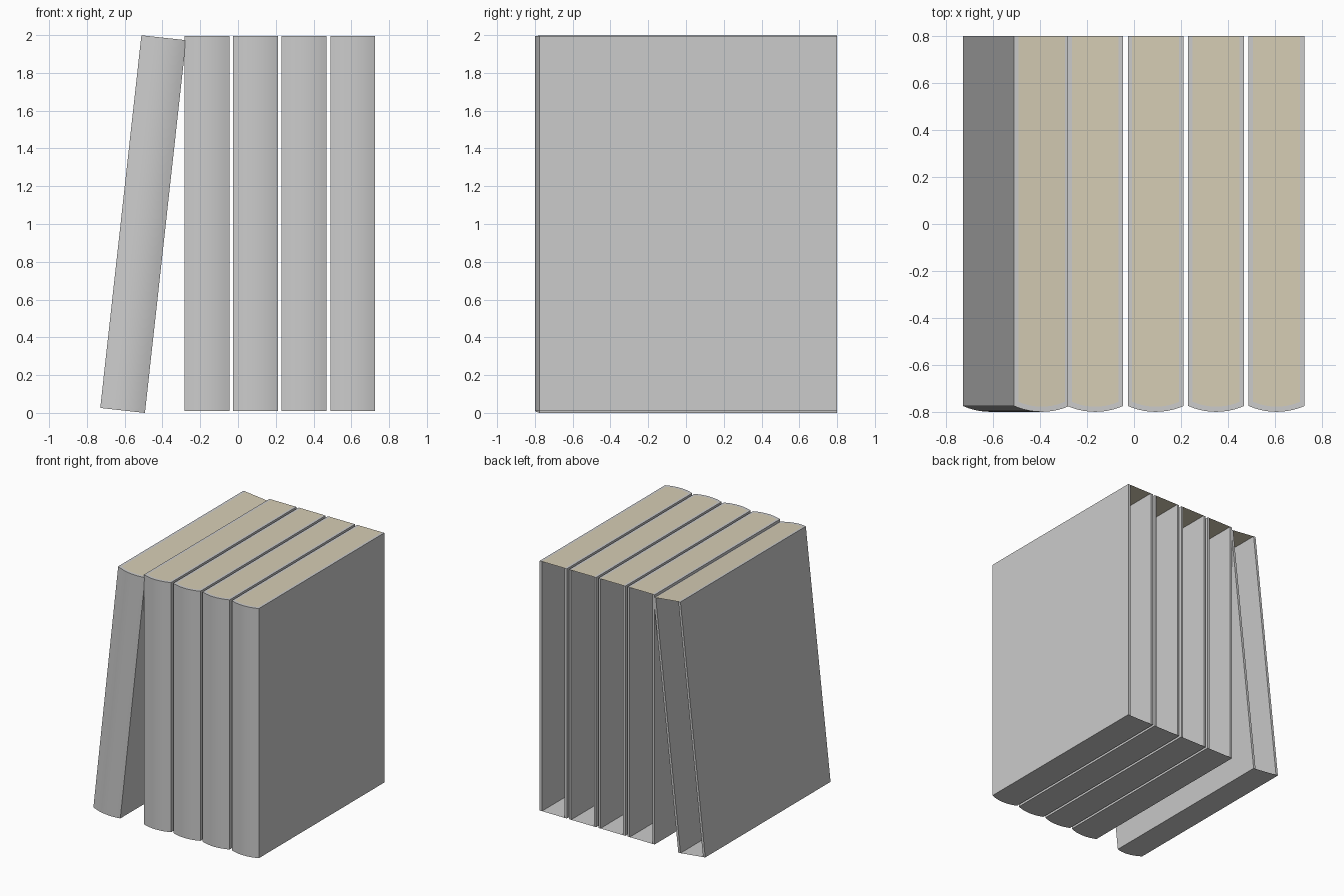
import bpy
import bmesh
import math

if "Cube" in bpy.data.objects:
    bpy.data.objects.remove(bpy.data.objects["Cube"], do_unlink=True)

WIDTH, HEIGHT, BACK = 0.238, 1.985, 0.80
BOARD = 0.019          # cover thickness
ARC_STEPS = 10         # segments in the rounded spine


def make_material(name, rgb):
    mat = bpy.data.materials.new(name)
    mat.use_nodes = True
    mat.diffuse_color = (*rgb, 1)
    mat.node_tree.nodes["Principled BSDF"].inputs["Base Color"].default_value = (*rgb, 1)
    return mat


cover_grey = make_material("cover_grey", (0.6, 0.6, 0.6))
page_cream = make_material("page_cream", (0.67, 0.61, 0.46))


def u_profile(half, side_y, bulge):
    """Open-backed outline: left board, rounded spine, right board."""
    radius = (half * half + bulge * bulge) / (2 * bulge)
    reach = math.asin(half / radius)
    pts = [(-half, BACK)]
    for i in range(ARC_STEPS + 1):
        a = reach * (2 * i / ARC_STEPS - 1)
        pts.append((radius * math.sin(a),
                    side_y - bulge + radius * (1 - math.cos(a))))
    return pts + [(half, BACK)]


OUTER = u_profile(WIDTH / 2, -0.775, 0.025)
INNER = u_profile(WIDTH / 2 - BOARD, -0.757, 0.021)


def finish(bm, name, mat):
    mesh = bpy.data.meshes.new(name)
    bm.to_mesh(mesh)
    bm.free()
    mesh.materials.append(mat)
    obj = bpy.data.objects.new(name, mesh)
    bpy.context.collection.objects.link(obj)
    return obj


def make_cover(name):
    bm = bmesh.new()

    def ring(profile, z):
        return [bm.verts.new((x, y, z)) for x, y in profile]

    out_low, out_top = ring(OUTER, 0), ring(OUTER, HEIGHT)
    in_low, in_top = ring(INNER, 0), ring(INNER, HEIGHT)
    for i in range(len(OUTER) - 1):
        j = i + 1
        bm.faces.new((out_low[i], out_low[j], out_top[j], out_top[i]))  # outside
        bm.faces.new((in_low[j], in_low[i], in_top[i], in_top[j]))      # inside
        bm.faces.new((out_top[i], out_top[j], in_top[j], in_top[i]))    # top rim
    # rear edges of the two boards
    bm.faces.new((out_low[0], out_top[0], in_top[0], in_low[0]))
    bm.faces.new((out_low[-1], in_low[-1], in_top[-1], out_top[-1]))
    # closed underside
    bm.faces.new(out_low[::-1])
    obj = finish(bm, name, cover_grey)
    bpy.ops.object.select_all(action='DESELECT')
    obj.select_set(True)
    bpy.context.view_layer.objects.active = obj
    bpy.ops.object.shade_smooth_by_angle(angle=math.radians(30))
    return obj


def make_pages(name):
    bm = bmesh.new()
    bm.faces.new([bm.verts.new((x, y, HEIGHT)) for x, y in INNER])
    return finish(bm, name, page_cream)


def make_book(label, x, z, lean=0.0):
    for obj in (make_cover(label + "_cover"), make_pages(label + "_page_top")):
        obj.location = (x, 0, z)
        obj.rotation_euler = (0, lean, 0)


# Four upright books and one leaning against them
for n in range(4):
    make_book(f"upright_book_{n + 1}", -0.165 + 0.2575 * n, 0.01)
make_book("leaning_book", -0.611, 0.013, math.radians(6.3))
